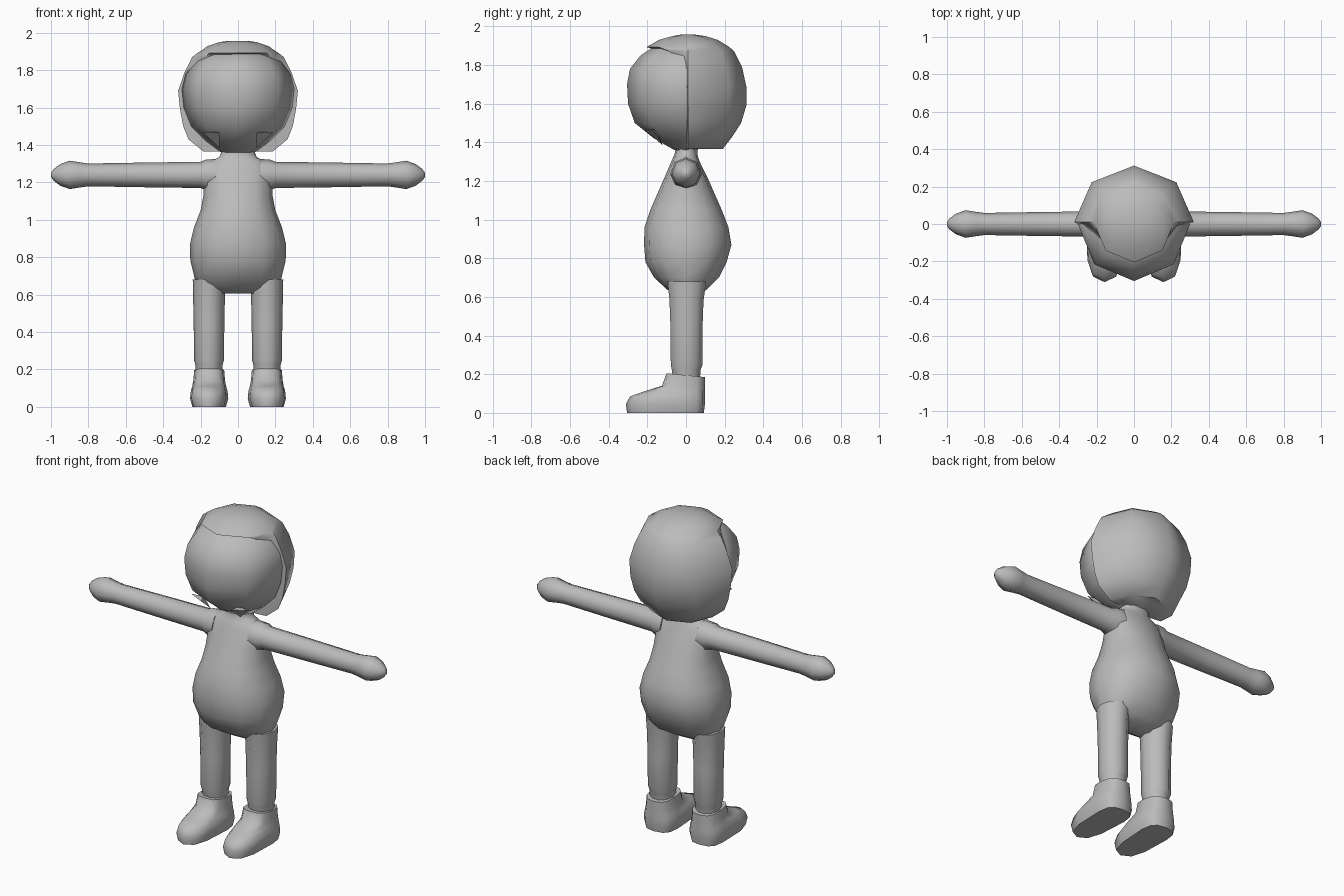
import bpy, bmesh, math
from mathutils import Vector

grey = bpy.data.materials.new("plain_grey")
grey.diffuse_color = (0.5, 0.5, 0.5, 1)


def finish(name, bm, angle=60):
    bmesh.ops.recalc_face_normals(bm, faces=bm.faces)
    me = bpy.data.meshes.new(name)
    bm.to_mesh(me)
    bm.free()
    me.materials.append(grey)
    ob = bpy.data.objects.new(name, me)
    bpy.context.collection.objects.link(ob)
    bpy.ops.object.select_all(action='DESELECT')
    ob.select_set(True)
    bpy.context.view_layer.objects.active = ob
    bpy.ops.object.shade_smooth_by_angle(angle=math.radians(angle))
    return ob


def loft(name, rows, sides, cx=0, cy=0, power=1.0, axis='Z', side=1, angle=60):
    """Rows are (height, half width, front, back); each becomes one ring."""
    bm = bmesh.new()
    rings = []
    for h, rx, y0, y1 in rows:
        ring = []
        for i in range(sides):
            a = 2 * math.pi * i / sides
            c, s = math.cos(a), math.sin(a)
            c = math.copysign(abs(c) ** power, c) if abs(c) > 1e-6 else 0
            s = math.copysign(abs(s) ** power, s) if abs(s) > 1e-6 else 0
            y = cy + (s * (y1 - cy) if s > 0 else s * (cy - y0))
            x = cx + rx * c
            p = (x, y, h) if axis == 'Z' else (h, y, x)
            ring.append(bm.verts.new((p[0] * side, p[1], p[2])))
        rings.append(ring)
    for a, b in zip(rings, rings[1:]):
        for i in range(sides):
            j = (i + 1) % sides
            bm.faces.new((a[i], a[j], b[j], b[i]))
    bm.faces.new(rings[0])
    bm.faces.new(rings[-1])
    return finish(name, bm, angle)


# pear-shaped body with neck
loft("body", [
    (0.605, 0.15, -0.04, 0.05), (0.64, 0.222, -0.10, 0.11),
    (0.70, 0.235, -0.165, 0.17), (0.78, 0.255, -0.21, 0.21),
    (0.87, 0.257, -0.217, 0.235), (0.96, 0.235, -0.215, 0.22),
    (1.05, 0.20, -0.185, 0.185), (1.13, 0.185, -0.15, 0.15),
    (1.21, 0.183, -0.115, 0.115), (1.28, 0.178, -0.085, 0.08),
    (1.315, 0.14, -0.07, 0.065), (1.335, 0.10, -0.06, 0.06),
    (1.36, 0.09, -0.055, 0.06), (1.42, 0.10, -0.06, 0.06)], 12, power=0.9)

# face
face = loft("face", [
    (1.36, 0.09, -0.06, 0.06), (1.42, 0.17, -0.165, 0.10),
    (1.50, 0.25, -0.265, 0.18), (1.60, 0.29, -0.30, 0.20),
    (1.70, 0.30, -0.305, 0.20), (1.78, 0.28, -0.29, 0.20),
    (1.85, 0.23, -0.235, 0.18), (1.90, 0.15, -0.16, 0.14)], 8)

# hair shell covering the back and top, with an overhanging fringe
loft("hair", [
    (1.365, 0.185, 0.0, 0.19), (1.43, 0.265, 0.0, 0.24),
    (1.50, 0.293, 0.0, 0.285), (1.59, 0.31, -0.005, 0.312),
    (1.69, 0.32, -0.01, 0.312), (1.79, 0.285, -0.07, 0.29),
    (1.87, 0.245, -0.12, 0.25), (1.893, 0.215, -0.205, 0.225),
    (1.93, 0.16, -0.14, 0.165), (1.95, 0.10, -0.07, 0.10),
    (1.957, 0.05, -0.03, 0.05)], 8, cy=0.01, angle=50)

for s, label in ((1, "left"), (-1, "right")):
    # arm with rounded hand
    loft(label + "_arm", [(h, r, -r * 0.97, r * 0.97) for h, r in (
        (0.12, 0.085), (0.17, 0.082), (0.20, 0.07), (0.50, 0.066),
        (0.80, 0.061), (0.85, 0.068), (0.90, 0.076), (0.95, 0.058),
        (0.985, 0.032), (1.0, 0.012))], 8, cx=1.24, axis='X', side=s)
    # leg
    loft(label + "_leg", [
        (0.17, 0.07, -0.07, 0.075), (0.225, 0.073, -0.078, 0.08),
        (0.25, 0.08, -0.083, 0.09), (0.45, 0.082, -0.085, 0.09),
        (0.58, 0.085, -0.09, 0.095), (0.68, 0.087, -0.10, 0.11)],
        10, cx=0.155, cy=0.004, side=s)
    # shoe, with the ankle opening tilted up at the front
    shoe = loft(label + "_shoe", [
        (0.0, 0.09, -0.305, 0.092), (0.045, 0.102, -0.311, 0.098),
        (0.085, 0.098, -0.29, 0.098), (0.112, 0.09, -0.215, 0.098),
        (0.14, 0.085, -0.125, 0.098), (0.195, 0.08, -0.10, 0.098)],
        12, cx=0.154, cy=-0.01, power=0.72, side=s)
    for v in shoe.data.vertices:
        if v.co.z > 0.18:
            v.co.z -= 0.1 * v.co.y
        elif v.co.y < -0.1 and v.co.z < 0.1:
            v.co.x += s * 0.003
    # small flap under the jaw
    bm = bmesh.new()
    pts = [(0.10, -0.215, 1.465), (0.19, -0.175, 1.47), (0.10, -0.12, 1.385),
           (0.12, -0.16, 1.47)]
    v = [bm.verts.new((x * s, y, z)) for x, y, z in pts]
    for f in ((0, 1, 2), (0, 1, 3), (1, 2, 3), (0, 2, 3)):
        bm.faces.new([v[i] for i in f])
    finish(label + "_jaw_flap", bm, 20)
